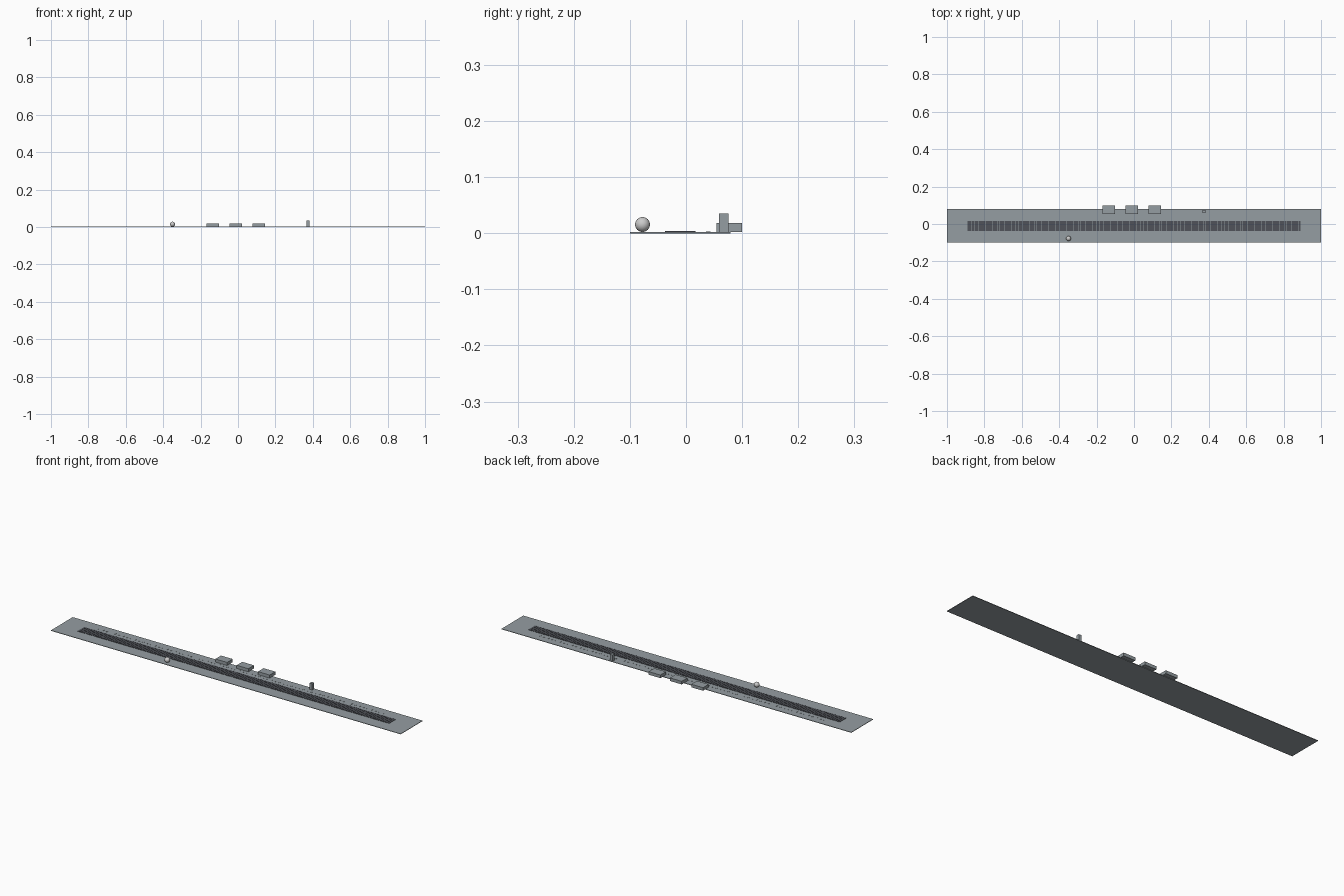
import bpy, bmesh
from mathutils import Matrix, Vector

if "Cube" in bpy.data.objects:
    bpy.data.objects.remove(bpy.data.objects["Cube"])


def material(name, rgb):
    m = bpy.data.materials.new(name)
    m.diffuse_color = (*rgb, 1)
    m.use_nodes = True
    m.node_tree.nodes["Principled BSDF"].inputs["Base Color"].default_value = m.diffuse_color
    return m


def boxes(name, spans, mat=None):
    """One object made of boxes given as (x0, x1, y0, y1, z0, z1)."""
    bm = bmesh.new()
    for x0, x1, y0, y1, z0, z1 in spans:
        c = Vector(((x0 + x1) / 2, (y0 + y1) / 2, (z0 + z1) / 2))
        s = Matrix.Diagonal((x1 - x0, y1 - y0, z1 - z0, 1))
        bmesh.ops.create_cube(bm, size=1, matrix=Matrix.Translation(c) @ s)
    me = bpy.data.meshes.new(name)
    bm.to_mesh(me)
    bm.free()
    ob = bpy.data.objects.new(name, me)
    bpy.context.collection.objects.link(ob)
    if mat:
        me.materials.append(mat)
    return ob


steel = material("blue_grey", (0.30, 0.34, 0.36))
dark = material("dark_grey", (0.08, 0.085, 0.10))

# long thin base plate
boxes("base_plate", [(-1, 1, -0.10, 0.079, 0, 0.0025)], steel)

# row of narrow tiles along the middle
N = 144
p = 1.782 / N
boxes("tile_row", [(-0.891 + i * p, -0.891 + i * p + p * 0.9, -0.037, 0.017, 0.0025, 0.0042)
                   for i in range(N)], dark)

# row of tiny low marks behind the tiles
M = 72
q = 1.65 / M
boxes("small_marks", [(-0.825 + i * q, -0.825 + i * q + 0.007, 0.036, 0.044, 0.0025, 0.0034)
                      for i in range(M)], steel)

# three blocks overhanging the back edge
boxes("edge_blocks", [(x - 0.0335, x + 0.0335, 0.054, 0.10, 0.0025, 0.0185)
                      for x in (-0.134, -0.012, 0.11)], steel)

# upright post
boxes("post", [(0.367, 0.383, 0.059, 0.0755, 0.0025, 0.035)], steel)

# ball near the front edge
bpy.ops.mesh.primitive_uv_sphere_add(segments=32, ring_count=16, radius=0.0133,
                                     location=(-0.35, -0.0775, 0.0156))
ball = bpy.context.object
ball.name = "ball"
bpy.ops.object.shade_smooth()
